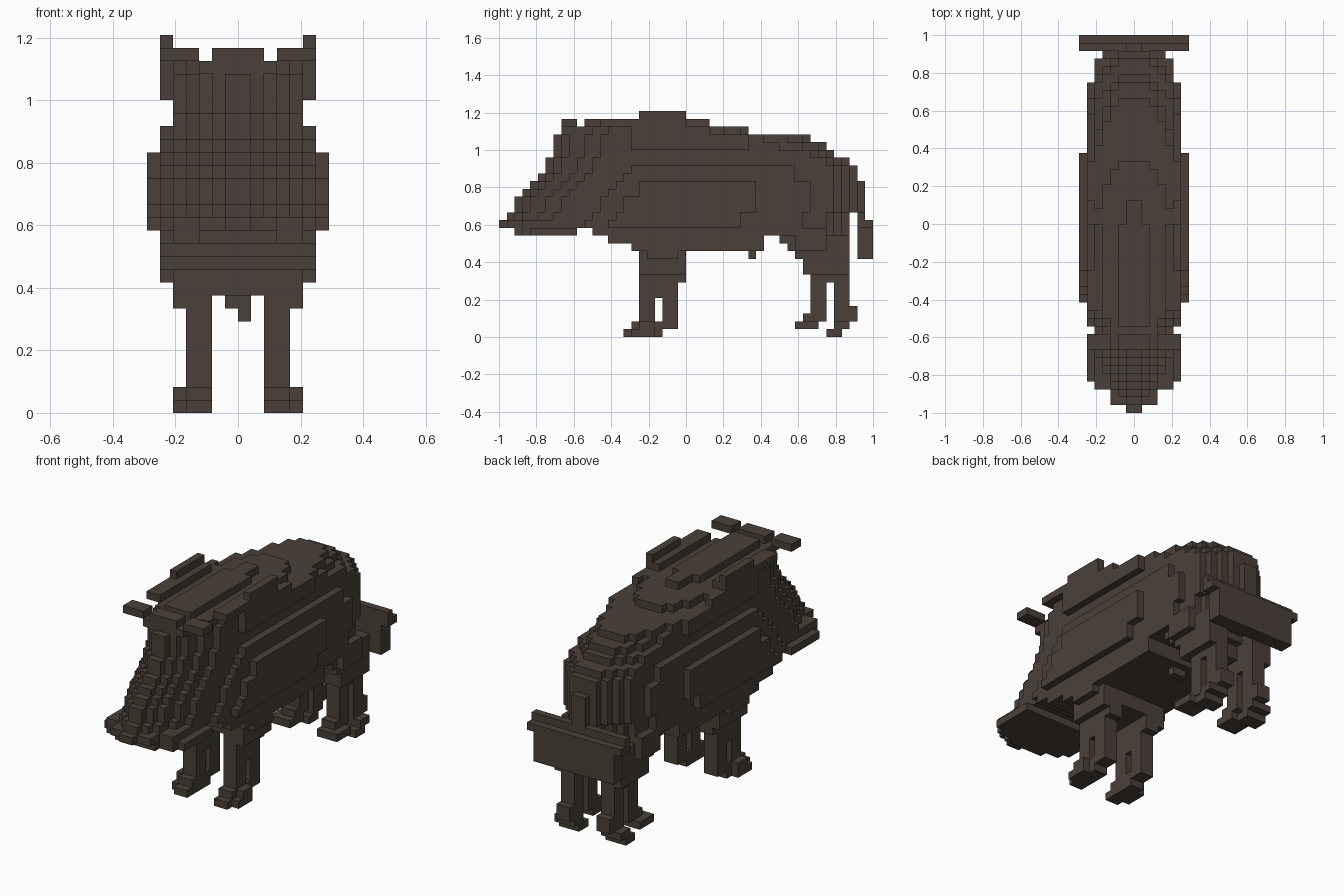
import bpy
import bmesh
import math
from mathutils import Vector

cube = bpy.data.objects.get("Cube")
if cube:
    bpy.data.objects.remove(cube, do_unlink=True)

UNIT = 1 / 24  # size of one block; y runs 0..48 from snout to tail

hide = bpy.data.materials.new("dark_brown_hide")
hide.use_nodes = True
COLOUR = (0.069, 0.051, 0.041, 1)
hide.diffuse_color = COLOUR
hide.node_tree.nodes["Principled BSDF"].inputs["Base Color"].default_value = COLOUR

parts = {}


def fill(part, x0, x1, y0, y1, z0, z1):
    """Add a solid box of blocks to a part."""
    cells = parts.setdefault(part, set())
    cells.update((x, y, z) for x in range(x0, x1)
                 for y in range(y0, y1) for z in range(z0, z1))


def clear(part, x0, x1, y0, y1, z0, z1):
    parts[part] -= {(x, y, z) for x in range(x0, x1)
                    for y in range(y0, y1) for z in range(z0, z1)}


def fill_pair(part, x0, x1, *box):
    """Add a box on the left (+x) and its mirror on the right."""
    fill("left_" + part, x0, x1, *box)
    fill("right_" + part, -x1, -x0, *box)


# Trunk and head: layer height -> (front y, back y) on the centre line
SPANS = {11: (17, 34), 12: (14, 34), 13: (12, 45), 14: (0, 45), 15: (1, 45),
         16: (2, 46), 17: (2, 46), 18: (3, 46), 19: (4, 46), 20: (5, 46),
         21: (6, 46), 22: (6, 45), 23: (7, 43), 24: (7, 42), 25: (7, 40),
         26: (8, 32)}
# Half width -> how far the front and back step in (lower back, upper back)
STEPS = {1: (0, 0, 0), 2: (1, 0, 0), 3: (2, 1, 1), 4: (4, 2, 3),
         5: (6, 3, 6), 6: (11, 6, 0)}
for z, (front, back) in SPANS.items():
    for w, (step, low, high) in STEPS.items():
        if w == 6 and z >= 22:
            continue
        f = front + (step if z >= 14 else 0)
        b = back - (0 if z < 13 else high if z >= 24 else low)
        if f < 12:
            fill("head", -w, w, f, 12, z, z + 1)
        fill("body", -w, w, max(f, 12), b, z, z + 1)

# Lower jaw, fanning out from the snout, with a lip above it
for w, y in ((3, 2), (5, 3), (6, 4)):
    fill("head", -w, w, y, 10, 13, 14)
fill("head", -3, 3, 1, 4, 14, 15)
fill("head", -5, 5, 3, 6, 14, 15)

# Shoulder underside, haunch and belly bumps
fill("body", -5, 5, 18, 24, 9, 11)
fill("body", -6, 6, 19, 23, 10, 11)
fill("body", -6, 6, 38, 42, 11, 14)
fill("body", -5, 5, 36, 44, 12, 13)
fill("body", -5, 5, 37, 43, 11, 12)
fill("body", -5, 5, 38, 42, 10, 11)
fill("body", -4, 4, 39, 42, 9, 10)
fill("body", -1, 1, 32, 33, 10, 11)
fill("body", -1, 1, 40, 41, 8, 9)
fill("body", 0, 1, 40, 41, 7, 8)

# Slim the upper haunch
for x in (-6, 5):
    clear("body", x, x + 1, 38, 46, 20, 22)

# Raised flank panels with a stepped front edge
for z0, z1, y0, y1 in ((14, 15, 14, 31), (15, 16, 15, 31),
                       (16, 18, 16, 33), (18, 20, 18, 33)):
    fill_pair("flank", 6, 7, y0, y1, z0, z1)

# Back ridge, upper shoulder panels and mane strips
fill("back_ridge", -2, 2, 11, 24, 27, 28)
fill("back_ridge", -1, 1, 24, 27, 27, 28)
fill_pair("shoulder_panel", 5, 6, 17, 32, 24, 26)
fill_pair("shoulder_panel", 5, 6, 17, 27, 26, 27)
fill_pair("mane_strip", 4, 6, 13, 24, 27, 28)
fill_pair("mane_strip", 5, 6, 18, 24, 28, 29)

# Ears and forelock
fill("forelock", -3, 3, 8, 10, 26, 27)
fill("forelock", -2, 2, 8, 10, 27, 28)
fill_pair("ear", 3, 6, 8, 10, 27, 28)

# Front legs: slit shank, hoof and raised toe
fill_pair("front_leg", 2, 5, 18, 24, 8, 11)
fill_pair("front_leg", 2, 4, 18, 24, 7, 8)
fill_pair("front_leg", 2, 4, 18, 23, 1, 7)
fill_pair("front_leg", 2, 4, 16, 21, 0, 1)
fill_pair("front_leg", 2, 5, 17, 20, 0, 1)
fill_pair("front_leg", 2, 4, 17, 18, 1, 2)
fill_pair("front_leg", 4, 5, 18, 20, 1, 2)
for side, x in (("left", 2), ("right", -4)):
    clear(side + "_front_leg", x, x + 2, 20, 21, 2, 5)

# Hind legs: thigh, two shanks, hooves and heel
fill_pair("hind_leg", 2, 5, 39, 45, 8, 13)
fill_pair("hind_leg", 2, 4, 40, 45, 7, 8)
fill_pair("hind_leg", 2, 4, 40, 42, 2, 7)
fill_pair("hind_leg", 2, 4, 43, 45, 1, 7)
fill_pair("hind_leg", 2, 5, 38, 41, 1, 2)
fill_pair("hind_leg", 2, 4, 39, 41, 2, 3)
fill_pair("hind_leg", 2, 5, 42, 44, 0, 1)
fill_pair("hind_leg", 2, 5, 43, 45, 1, 2)
fill_pair("hind_leg", 2, 4, 45, 46, 2, 4)

# Tail: root column, wide stepped rim and hanging panel
fill("tail", -1, 1, 46, 47, 16, 20)
fill("tail", -7, 7, 46, 47, 15, 16)
fill("tail", -7, 7, 46, 48, 14, 15)
fill("tail", -6, 6, 46, 48, 10, 14)

# Turn the blocks into meshes, keeping only the outer faces
occupied = set().union(*parts.values())
claimed = set()
AXES = [Vector(a) for a in ((1, 0, 0), (0, 1, 0), (0, 0, 1))]
for name, cells in parts.items():
    cells -= claimed
    claimed |= cells
    bm = bmesh.new()
    corners = {}

    def corner(p):
        key = tuple(round(c) for c in p)
        if key not in corners:
            corners[key] = bm.verts.new(
                (key[0] * UNIT, (key[1] - 24) * UNIT, key[2] * UNIT))
        return corners[key]

    for cell in cells:
        base = Vector(cell)
        for i in range(3):
            u, v = AXES[(i + 1) % 3], AXES[(i + 2) % 3]
            for sign in (1, -1):
                if tuple(round(c) for c in base + AXES[i] * sign) in occupied:
                    continue
                o = base + AXES[i] * (sign > 0)
                ring = [o, o + u, o + u + v, o + v]
                bm.faces.new([corner(p) for p in ring[::sign]])
    bmesh.ops.dissolve_limit(bm, angle_limit=math.radians(1),
                             verts=bm.verts, edges=bm.edges)
    mesh = bpy.data.meshes.new(name)
    bm.to_mesh(mesh)
    bm.free()
    mesh.materials.append(hide)
    bpy.context.collection.objects.link(bpy.data.objects.new(name, mesh))
